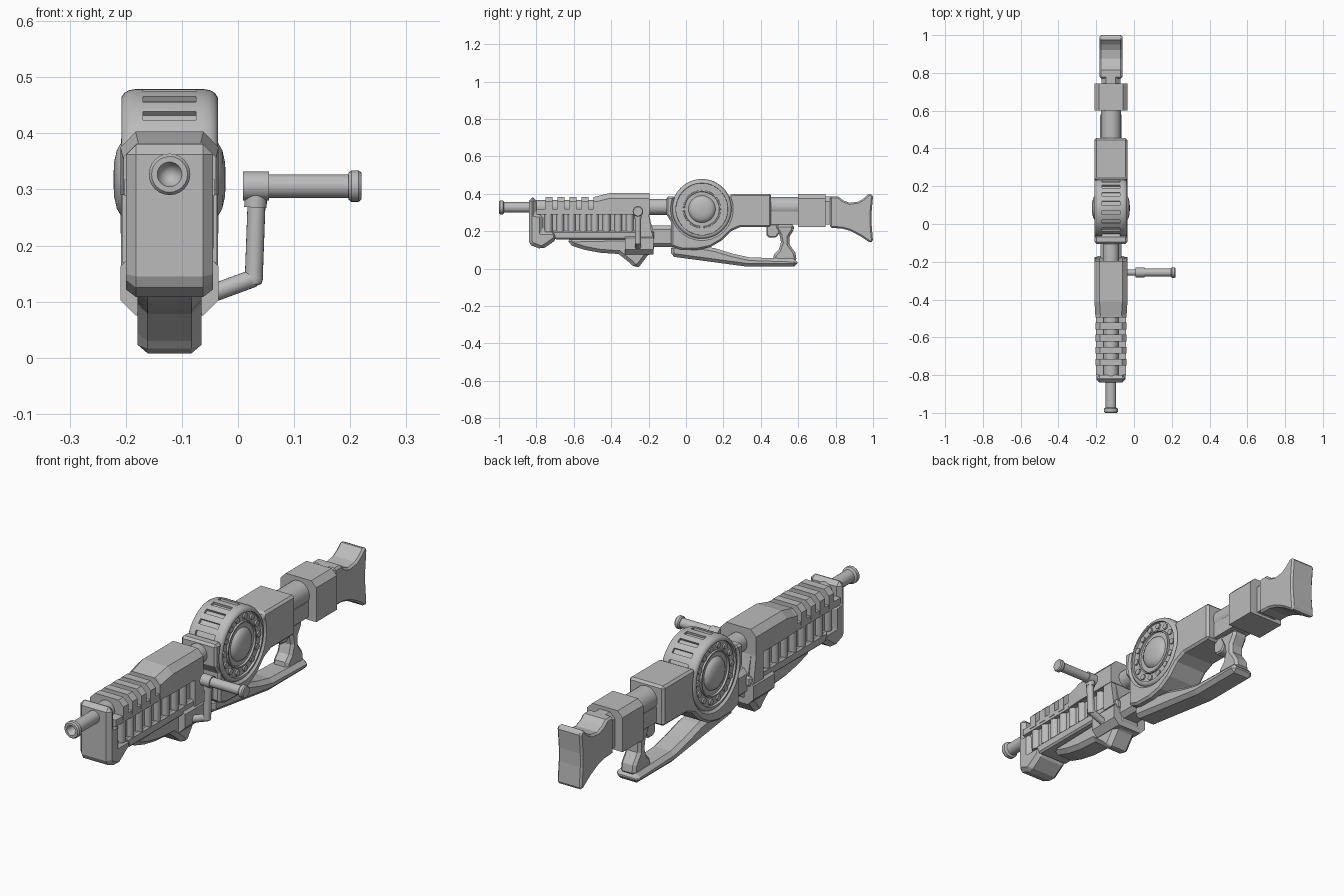
import bpy, bmesh, math
from mathutils import Vector, Matrix

if "Cube" in bpy.data.objects:
    bpy.data.objects.remove(bpy.data.objects["Cube"])

CX = -0.122          # centre plane of the body
DY, DZ = 0.085, 0.318  # drum centre

steel = bpy.data.materials.new("grey_steel")
steel.use_nodes = True
GREY = (0.5, 0.5, 0.5, 1)
steel.diffuse_color = GREY
steel.node_tree.nodes["Principled BSDF"].inputs["Base Color"].default_value = GREY


def finish(name, bm, bevel=0, smooth=False):
    bmesh.ops.recalc_face_normals(bm, faces=bm.faces)
    mesh = bpy.data.meshes.new(name)
    bm.to_mesh(mesh)
    bm.free()
    mesh.materials.append(steel)
    ob = bpy.data.objects.new(name, mesh)
    bpy.context.collection.objects.link(ob)
    if bevel:
        m = ob.modifiers.new("chamfer", 'BEVEL')
        m.width, m.segments, m.limit_method = bevel, 1, 'ANGLE'
        m.angle_limit = math.radians(50)
    if smooth:
        bpy.ops.object.select_all(action='DESELECT')
        ob.select_set(True)
        bpy.context.view_layer.objects.active = ob
        bpy.ops.object.shade_smooth_by_angle(angle=math.radians(35))
    return ob


def extrude(name, points, offset, bevel=0, smooth=False):
    """Extrude a closed outline of 3D points along an offset vector."""
    bm = bmesh.new()
    face = bm.faces.new([bm.verts.new(p) for p in points])
    new = bmesh.ops.extrude_face_region(bm, geom=[face])["geom"]
    bmesh.ops.translate(bm, vec=Vector(offset),
                        verts=[v for v in new if isinstance(v, bmesh.types.BMVert)])
    return finish(name, bm, bevel, smooth)


def side(name, profile, half, bevel=0, smooth=False):
    """Side outline (y, z) given a width across the body."""
    return extrude(name, [(CX - half, y, z) for y, z in profile], (2 * half, 0, 0), bevel, smooth)


def block(name, y0, y1, z0, z1, half, top=0.025, low=0.0):
    """Lengthwise block with chamfered top and bottom corners."""
    right = [(half - low, z0), (half, z0 + low), (half, z1 - top), (half - top, z1)]
    if not low:
        right.pop(0)
    outline = right + [(-x, z) for x, z in reversed(right)]
    return extrude(name, [(CX + x, y0, z) for x, z in outline], (0, y1 - y0, 0))


def lathe(name, profile, origin, axis, steps=40):
    """Spin (radius, along) points around an axis."""
    bm = bmesh.new()
    verts = [bm.verts.new((r, 0, h)) for r, h in profile]
    edges = [bm.edges.new(pair) for pair in zip(verts, verts[1:])]
    bmesh.ops.spin(bm, geom=verts + edges, cent=(0, 0, 0), axis=(0, 0, 1),
                   angle=math.tau, steps=steps, use_duplicate=False)
    bmesh.ops.remove_doubles(bm, verts=bm.verts, dist=1e-5)
    turn = Vector((0, 0, 1)).rotation_difference(Vector(axis)).to_matrix().to_4x4()
    bm.transform(Matrix.Translation(origin) @ turn)
    return finish(name, bm, smooth=True)


def rod(name, a, b, r, steps=20):
    d = Vector(b) - Vector(a)
    return lathe(name, [(0, 0), (r, 0), (r, d.length), (0, d.length)], a, d.normalized(), steps)


# Barrel with a flared, hollow muzzle
lathe("barrel", [(0, .06), (.022, 0), (.032, 0), (.037, .006), (.037, .022), (.028, .028),
                 (.028, .17), (.04, .17), (.04, .55), (0, .55)], (CX, -1, .327), (0, 1, 0), 24)

# Forend: nose, core, cooling fins and top cover
side("nose", [(-.84, .38), (-.84, .145), (-.83, .125), (-.77, .102), (-.735, .125),
              (-.69, .157), (-.69, .2), (-.765, .2), (-.765, .29), (-.8, .295), (-.8, .38)],
     .0775, .018)
side("forend_core", [(-.8, .3), (-.8, .17), (-.17, .17), (-.2, .3)], .06)
side("upper_rail", [(-.8, .318), (-.8, .288), (-.2, .288), (-.2, .318)], .08)
side("lower_rail", [(-.72, .2), (-.7, .155), (-.17, .155), (-.17, .2)], .0775, .008)
for i in range(5):
    y = -.75 + i * .064
    block(f"cooling_fin_{i + 1}", y, y + .036, .3, .383, .0825)
bm = bmesh.new()
rings = []
for y, z, h in ((-.49, .383, .0825), (-.41, .403, .0875), (-.195, .403, .0875)):
    half = [(h, .29), (h, z - .028), (h - .027, z)]
    pts = half + [(-x, q) for x, q in reversed(half)]
    rings.append([bm.verts.new((CX + x, y, q)) for x, q in pts])
for a, b in zip(rings, rings[1:]):
    for i in range(6):
        j = (i + 1) % 6
        bm.faces.new((a[i], a[j], b[j], b[i]))
bm.faces.new(rings[0])
bm.faces.new(rings[-1])
finish("top_cover", bm)

# Rounded ridges in the side channels
for i in range(8):
    y = -.735 + i * .062
    for s, label in ((1, "left"), (-1, "right")):
        arc = [(CX + s * (.05 + .028 * math.sin(t * math.pi / 8)),
                y - .022 * math.cos(t * math.pi / 8), .195) for t in range(9)]
        extrude(f"{label}_ridge_{i + 1}", arc, (0, 0, .098), smooth=True)

# Under-barrel keel and crank housing
side("keel", [(-.64, .16), (-.61, .122), (-.54, .1), (-.46, .085), (-.36, .078), (-.3, .03),
              (-.275, .003), (-.25, .01), (-.205, .07), (-.17, .09), (-.17, .17)], .057, .018)
block("crank_housing", -.325, -.175, .075, .175, .0875, .012, .028)
side("rear_collar", [(-.25, .17), (-.18, .17), (-.2, .3), (-.25, .3)], .085)

# Links between forend and receiver
rod("upper_link", (CX, -.22, .33), (CX, -.06, .33), .043, 24)
block("lower_link", -.2, -.05, .115, .23, .055, .02, .02)

# Receiver wrapped around the drum
arc = [(DY + .158 * math.cos(math.radians(a)), DZ + .158 * math.sin(math.radians(a)))
       for a in range(25, -206, -10)]
side("receiver", arc + [(-.105, .385), (-.105, .29), (-.08, .25), (-.08, .12), (-.03, .102),
                        (.06, .1), (.13, .115), (.19, .15), (.24, .2), (.29, .222),
                        (.455, .222), (.455, .4), (.24, .4)], .0865, .018)

# Drum with domed hubs, rim grooves and slots
half = [(0, .1), (.03, .099), (.052, .094), (.066, .086), (.072, .076), (.092, .076),
        (.094, .084), (.1, .084), (.101, .076), (.138, .076), (.139, .086), (.146, .086),
        (.154, .081), (.159, .072), (.161, .06)]
drum = lathe("drum", half + [(r, -h) for r, h in reversed(half)], (CX, DY, DZ), (1, 0, 0), 64)
bm = bmesh.new()
for k in range(8):
    a = math.radians(36 + 18 * k - 9)
    mat = (Matrix.Translation((CX, DY, DZ)) @ Matrix.Rotation(a, 4, 'X')
           @ Matrix.Translation((0, .165, 0)) @ Matrix.Diagonal((.095, .03, .022, 1)))
    bmesh.ops.create_cube(bm, size=1, matrix=mat)
cutter = finish("drum_slot_cutter", bm)
cutter.hide_render = True
cutter.hide_set(True)
cut = drum.modifiers.new("slots", 'BOOLEAN')
cut.object, cut.operation, cut.solver = cutter, 'DIFFERENCE', 'EXACT'
for i in range(14):
    a = math.tau * i / 14
    y, z = DY + .12 * math.cos(a), DZ + .12 * math.sin(a)
    rod(f"drum_stud_{i + 1}", (CX - .083, y, z), (CX + .083, y, z), .013, 14)

# Rear tube, rear block and stock
rod("rear_tube", (CX, .44, .33), (CX, .62, .33), .054, 28)
block("tube_bed", .45, .61, .235, .31, .05, .005)
block("rear_block", .6, .745, .222, .4, .0875)
block("stock_neck", .74, .79, .235, .385, .05)
side("stock", [(.77, .385), (.815, .385), (.84, .365), (.875, .352), (.92, .358), (.95, .375),
               (.975, .398), (.99, .4), (1, .385), (.992, .3), (.992, .24), (1, .145),
               (.985, .138), (.93, .175), (.875, .203), (.83, .215), (.77, .217)], .06, .012)

# Grip, trigger block and lower guard
side("grip", [(.47, .235), (.58, .235), (.575, .205), (.553, .17), (.553, .13), (.585, .085),
              (.592, .04), (.465, .04), (.47, .075), (.495, .1), (.508, .14), (.5, .18)],
     .037, .012)
side("trigger_block", [(.43, .24), (.43, .18), (.445, .165), (.48, .165), (.5, .19), (.5, .24)],
     .03, .006)
side("lower_guard", [(-.08, .125), (-.08, .065), (.33, .01), (.595, .01), (.595, .052),
                     (.34, .06), (.25, .08), (.15, .11), (.05, .125)], .057, .017)

# Side crank with its handle
Y = -.257
rod("crank_root", (-.1, Y, .095), (.028, Y, .142), .016)
rod("crank_arm", (.028, Y, .138), (.033, Y, .275), .016)
lathe("crank_elbow", [(0, -.016), (.014, -.01), (.017, 0), (.014, .01), (0, .016)],
      (.028, Y, .142), (0, 0, 1), 20)
rod("crank_collar", (.031, Y, .268), (.032, Y, .292), .02)
rod("handle_socket", (.009, Y, .306), (.055, Y, .306), .026, 24)
rod("crank_handle", (.05, Y, .306), (.2, Y, .306), .021, 24)
lathe("handle_cap", [(0, 0), (.024, 0), (.028, .005), (.028, .018), (.024, .023), (0, .023)],
      (.197, Y, .306), (1, 0, 0), 24)
